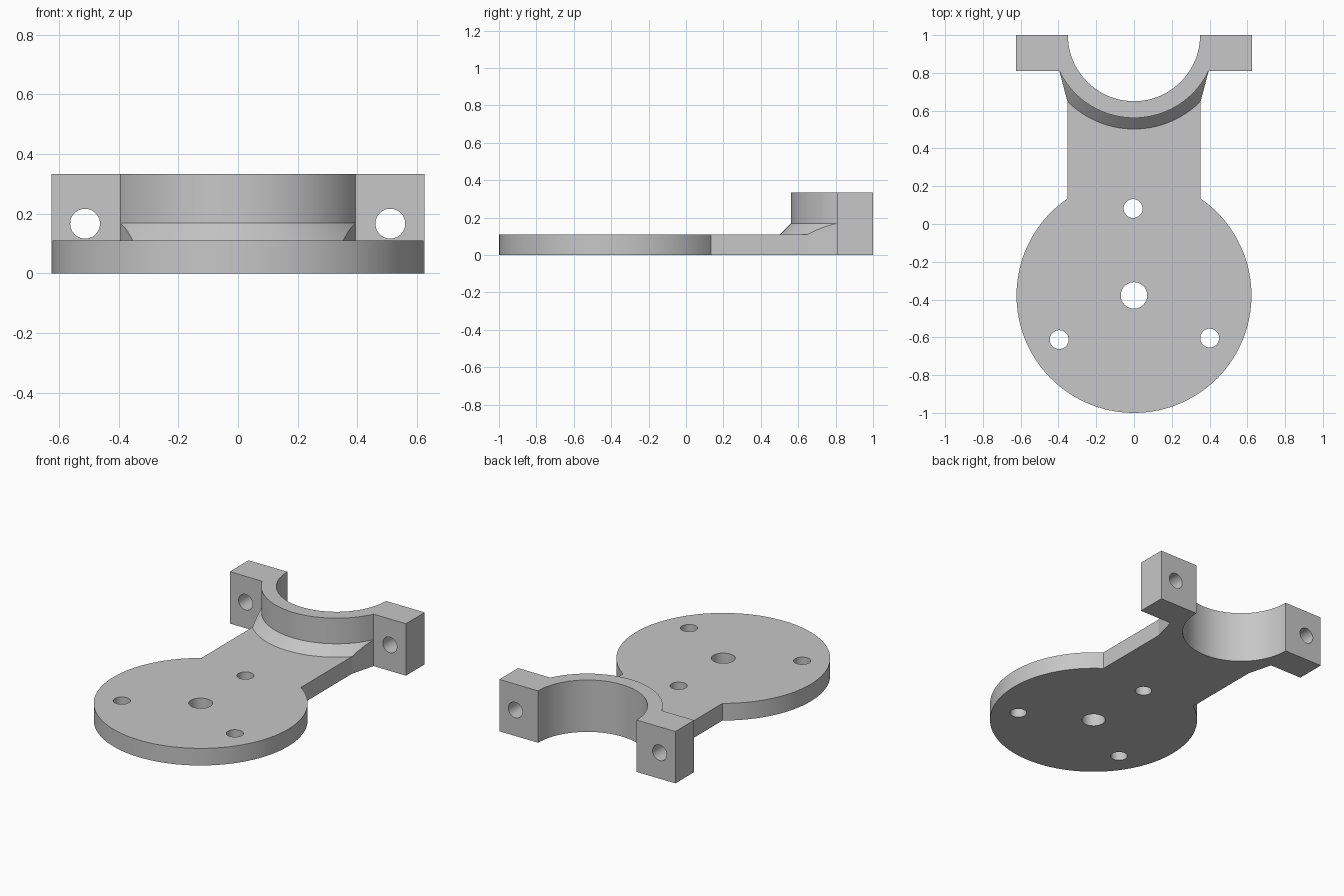
import bpy
import bmesh
import math
from mathutils import Matrix, Vector

if "Cube" in bpy.data.objects:
    bpy.data.objects.remove(bpy.data.objects["Cube"], do_unlink=True)

BASE, TOP = 0.11, 0.333            # plate thickness, clamp height
DISC, DISC_R = Vector((0, -0.378)), 0.622
BORE, BORE_R = Vector((0, 1)), 0.35
ARM = Vector((0.353, 0.65))        # where the arm starts to flare
EAR = Vector((0.395, 0.81))        # where the flare meets the ear
EAR_X = 0.625
STEPS = 48

grey = bpy.data.materials.new("grey")
grey.use_nodes = True
colour = (0.57, 0.57, 0.57, 1)
grey.diffuse_color = colour
grey.node_tree.nodes["Principled BSDF"].inputs["Base Color"].default_value = colour

faces = {}


def add_face(points):
    """Store a face; a wall shared by two touching parts cancels out."""
    points = [tuple(round(c, 5) for c in p) for p in points]
    key = frozenset(points)
    if key in faces:
        del faces[key]
    else:
        faces[key] = points


def at(points, z):
    return [(p[0], p[1], z) for p in points]


def prism(outline, levels):
    add_face(at(outline, levels[0]))
    add_face(at(outline, levels[-1]))
    for low, high in zip(levels, levels[1:]):
        for a, b in zip(outline, outline[1:] + outline[:1]):
            add_face(at([a, b], low) + at([b, a], high))


def arc(centre, radius, start, end, steps=STEPS):
    angles = [start + (end - start) * i / steps for i in range(steps + 1)]
    return [centre + radius * Vector((math.cos(a), math.sin(a))) for a in angles]


def bore_arc(corner):
    """Arc about the bore from a right-hand point to its mirror point."""
    offset = corner - BORE
    angle = math.atan2(offset.y, offset.x)
    return arc(BORE, offset.length, angle, -math.pi - angle)


def finish(name, bm):
    bmesh.ops.recalc_face_normals(bm, faces=bm.faces)
    mesh = bpy.data.meshes.new(name)
    bm.to_mesh(mesh)
    bm.free()
    mesh.materials.append(grey)
    obj = bpy.data.objects.new(name, mesh)
    bpy.context.collection.objects.link(obj)
    return obj


# Flat disc with straight arm
join = math.acos(ARM.x / DISC_R)
disc_arc = arc(DISC, DISC_R, math.pi - join, 2 * math.pi + join, 2 * STEPS)
prism(disc_arc + bore_arc(ARM), [0, BASE])

# Sloped fillet rising from the flared arm to the clamp
rows = []
for i in range(9):
    corner = ARM.lerp(EAR, i / 8)
    height = BASE + (ARM - BORE).length - (corner - BORE).length
    rows.append(at(bore_arc(corner), height))
slope_top = rows[-1][0][2]
front, back = at(rows[0], 0), at(rows[-1], 0)
add_face(front + back[::-1])
for j in range(STEPS):
    for low, high in zip(rows, rows[1:]):
        add_face([low[j], low[j + 1], high[j + 1], high[j]])
    for floor, row in ((front, rows[0]), (back, rows[-1])):
        add_face([floor[j], floor[j + 1], row[j + 1], row[j]])
for end in (0, -1):
    add_face([back[end], front[end]] + [row[end] for row in rows])

# Half-ring clamp with an ear on each side
right_ear = [Vector((EAR_X, 1)), Vector((EAR_X, EAR.y))]
left_ear = [Vector((-EAR_X, EAR.y)), Vector((-EAR_X, 1))]
inner = arc(BORE, BORE_R, -math.pi, 0)
prism(bore_arc(EAR) + left_ear + inner + right_ear, [0, slope_top, TOP])

# Join the parts into one solid
bm = bmesh.new()
verts = {}
for points in faces.values():
    loop = []
    for p in points:
        if p not in verts:
            verts[p] = bm.verts.new(p)
        if verts[p] not in loop:
            loop.append(verts[p])
    if len(loop) > 2:
        bm.faces.new(loop)
bmesh.ops.recalc_face_normals(bm, faces=bm.faces)
bmesh.ops.dissolve_limit(bm, angle_limit=math.radians(0.1),
                         verts=bm.verts, edges=bm.edges)
bracket = finish("mounting_bracket", bm)

# Drills for the hub hole, three bolt holes and two ear holes
bm = bmesh.new()


def drill(radius, matrix):
    bmesh.ops.create_cone(bm, cap_ends=True, segments=STEPS, radius1=radius,
                          radius2=radius, depth=0.5, matrix=matrix)


drill(0.07, Matrix.Translation(DISC.to_3d()))
for k in range(3):
    angle = math.radians(90.6 + 120 * k)
    spot = DISC + 0.46 * Vector((math.cos(angle), math.sin(angle)))
    drill(0.05, Matrix.Translation(spot.to_3d()))
for x in (-0.513, 0.511):
    drill(0.05, Matrix.Translation((x, 0.9, TOP / 2))
          @ Matrix.Rotation(math.pi / 2, 4, 'X'))
drills = finish("drills", bm)

mod = bracket.modifiers.new("holes", 'BOOLEAN')
mod.operation = 'DIFFERENCE'
mod.solver = 'EXACT'
mod.object = drills
bpy.ops.object.select_all(action='DESELECT')
bracket.select_set(True)
bpy.context.view_layer.objects.active = bracket
bpy.ops.object.modifier_apply(modifier=mod.name)
bpy.data.objects.remove(drills, do_unlink=True)

# Smooth curved walls, crisp edges
bpy.ops.object.shade_smooth_by_angle(angle=math.radians(12))
